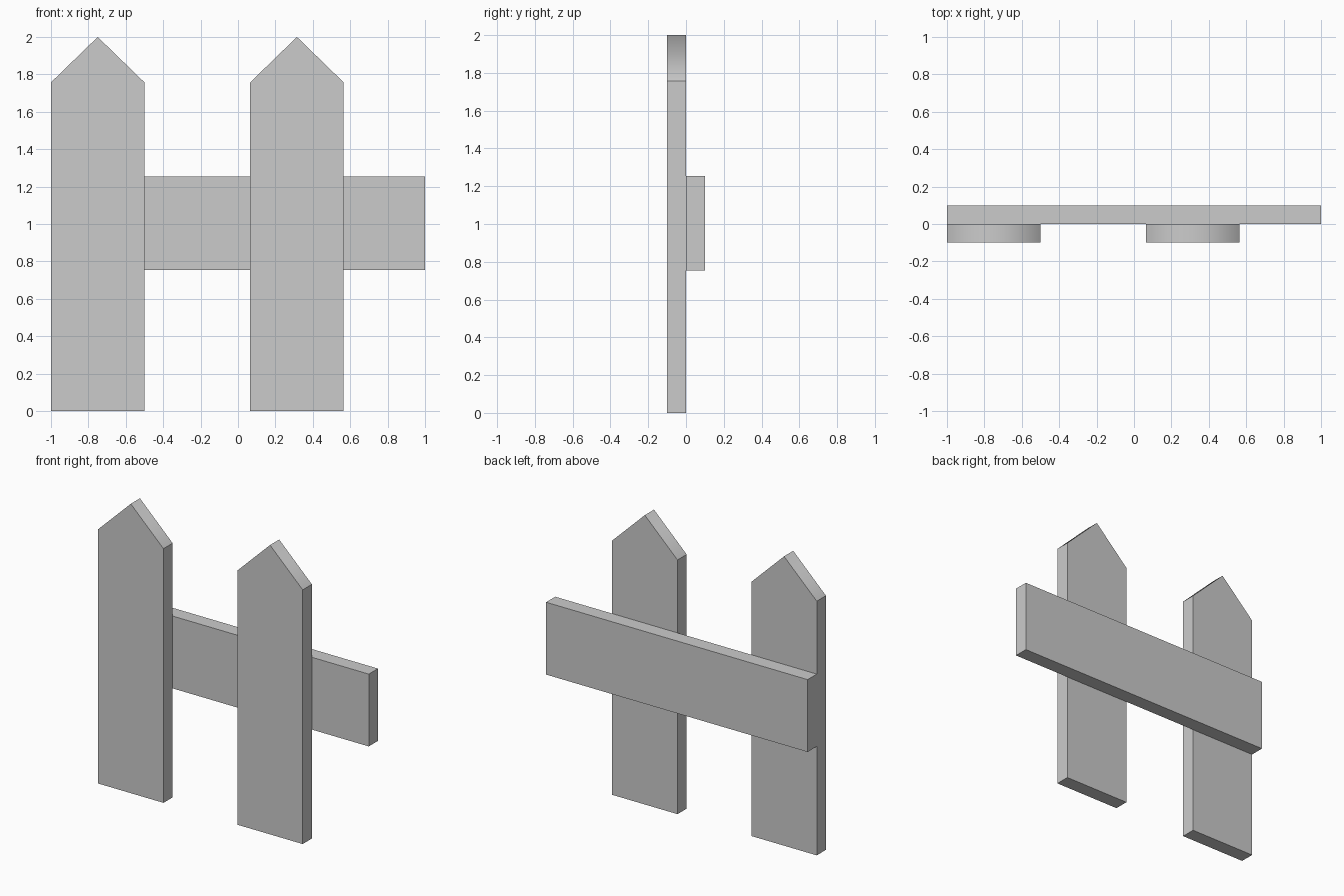
import bpy

if "Cube" in bpy.data.objects:
    bpy.data.objects.remove(bpy.data.objects["Cube"])


def extrude_profile(name, profile, y0, y1, smooth_sides=()):
    """Extrude a counter-clockwise (x, z) outline from y0 (front) to y1 (back)."""
    n = len(profile)
    verts = [(x, y, z) for y in (y0, y1) for x, z in profile]
    faces = [list(range(n)), list(range(2 * n - 1, n - 1, -1))]
    faces += [[i, i + n, (i + 1) % n + n, (i + 1) % n] for i in range(n)]
    mesh = bpy.data.meshes.new(name)
    mesh.from_pydata(verts, [], faces)
    for i in smooth_sides:
        mesh.polygons[2 + i].use_smooth = True
    obj = bpy.data.objects.new(name, mesh)
    bpy.context.collection.objects.link(obj)
    return obj


# Pointed pickets at the front; the two tip slopes shade softly across the ridge
WIDTH, SHOULDER, HEIGHT, THICK = 0.5, 1.757, 2.0, 0.1
for name, x in (("left_picket", -1.0), ("right_picket", 0.065)):
    outline = [(x, 0), (x + WIDTH, 0), (x + WIDTH, SHOULDER),
               (x + WIDTH / 2, HEIGHT), (x, SHOULDER)]
    extrude_profile(name, outline, -THICK, 0, smooth_sides=(2, 3))

# Horizontal rail behind the pickets
extrude_profile("cross_rail", [(-1, 0.753), (1, 0.753), (1, 1.253), (-1, 1.253)], 0, THICK)
